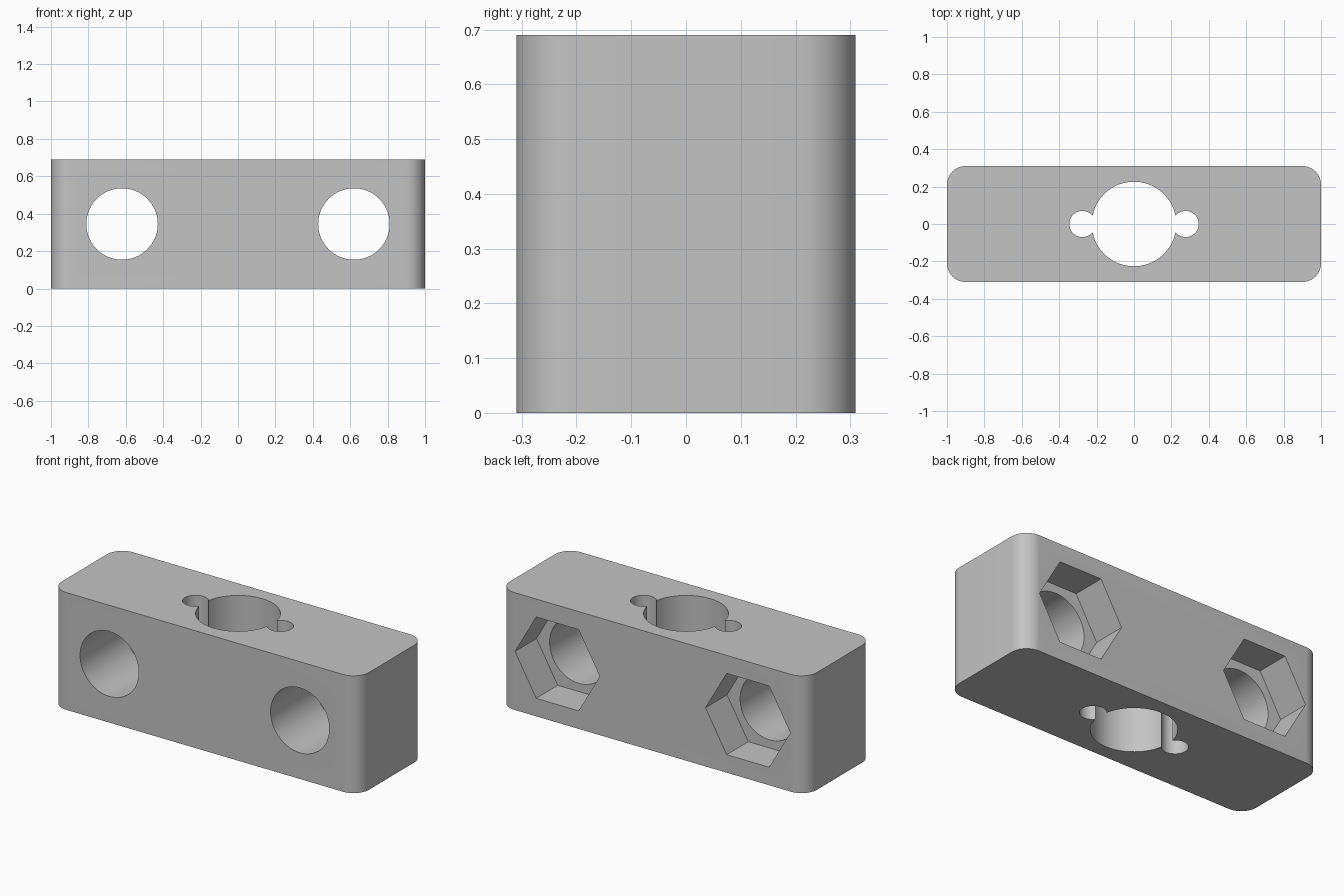
import bpy
import math

if "Cube" in bpy.data.objects:
    bpy.data.objects.remove(bpy.data.objects["Cube"], do_unlink=True)

LENGTH, DEPTH, HEIGHT = 2.0, 0.62, 0.69
MID = HEIGHT / 2

grey = bpy.data.materials.new("plain grey")
grey.use_nodes = True
colour = (0.55, 0.55, 0.55, 1)
grey.diffuse_color = colour
grey.node_tree.nodes["Principled BSDF"].inputs["Base Color"].default_value = colour

# Block with rounded upright corners
bpy.ops.mesh.primitive_cube_add(size=1, location=(0, 0, MID))
block = bpy.context.object
block.name = "mounting_block"
block.scale = (LENGTH, DEPTH, HEIGHT)
bpy.ops.object.transform_apply(location=True, scale=True)
block.data.materials.append(grey)

bevel_weights = block.data.attributes.new("bevel_weight_edge", "FLOAT", "EDGE")
for edge in block.data.edges:
    a, b = (block.data.vertices[i].co for i in edge.vertices)
    bevel_weights.data[edge.index].value = float(abs(a.z - b.z) > 0.1)
bevel = block.modifiers.new("rounded corners", "BEVEL")
bevel.limit_method = "WEIGHT"
bevel.width = 0.1
bevel.segments = 12
bpy.ops.object.modifier_apply(modifier=bevel.name)


def cut(name, sides, radius, depth, location, rotation=(0, 0, 0)):
    """Subtract a prism from the block, then discard the cutter."""
    bpy.ops.mesh.primitive_cylinder_add(vertices=sides, radius=radius, depth=depth,
                                        location=location, rotation=rotation)
    cutter = bpy.context.object
    cutter.name = name
    cutter.hide_render = True
    cutter.data.materials.append(grey)
    boolean = block.modifiers.new(name, "BOOLEAN")
    boolean.operation = "DIFFERENCE"
    boolean.solver = "EXACT"
    boolean.object = cutter
    bpy.context.view_layer.objects.active = block
    bpy.ops.object.modifier_apply(modifier=boolean.name)
    bpy.data.objects.remove(cutter, do_unlink=True)


# Upright central hole
cut("central_hole", 96, 0.226, 2, (0, 0, MID))

for side in (-1, 1):
    # Small side notches joining the central hole
    cut("side_notch", 48, 0.07, 2, (side * 0.276, 0, MID))
    # Bolt hole from front to back
    cut("bolt_hole", 72, 0.191, 2, (side * 0.62, 0, MID), (math.pi / 2, 0, 0))
    # Hexagonal nut pocket in the back, flat sides up and down
    cut("nut_pocket", 6, 0.276, 0.4, (side * 0.62, DEPTH / 2, MID),
        (math.pi / 2, math.pi / 6, 0))

# Smooth curves, sharp edges
bpy.ops.object.select_all(action="DESELECT")
block.select_set(True)
bpy.context.view_layer.objects.active = block
bpy.ops.object.shade_smooth_by_angle(angle=math.radians(30))
